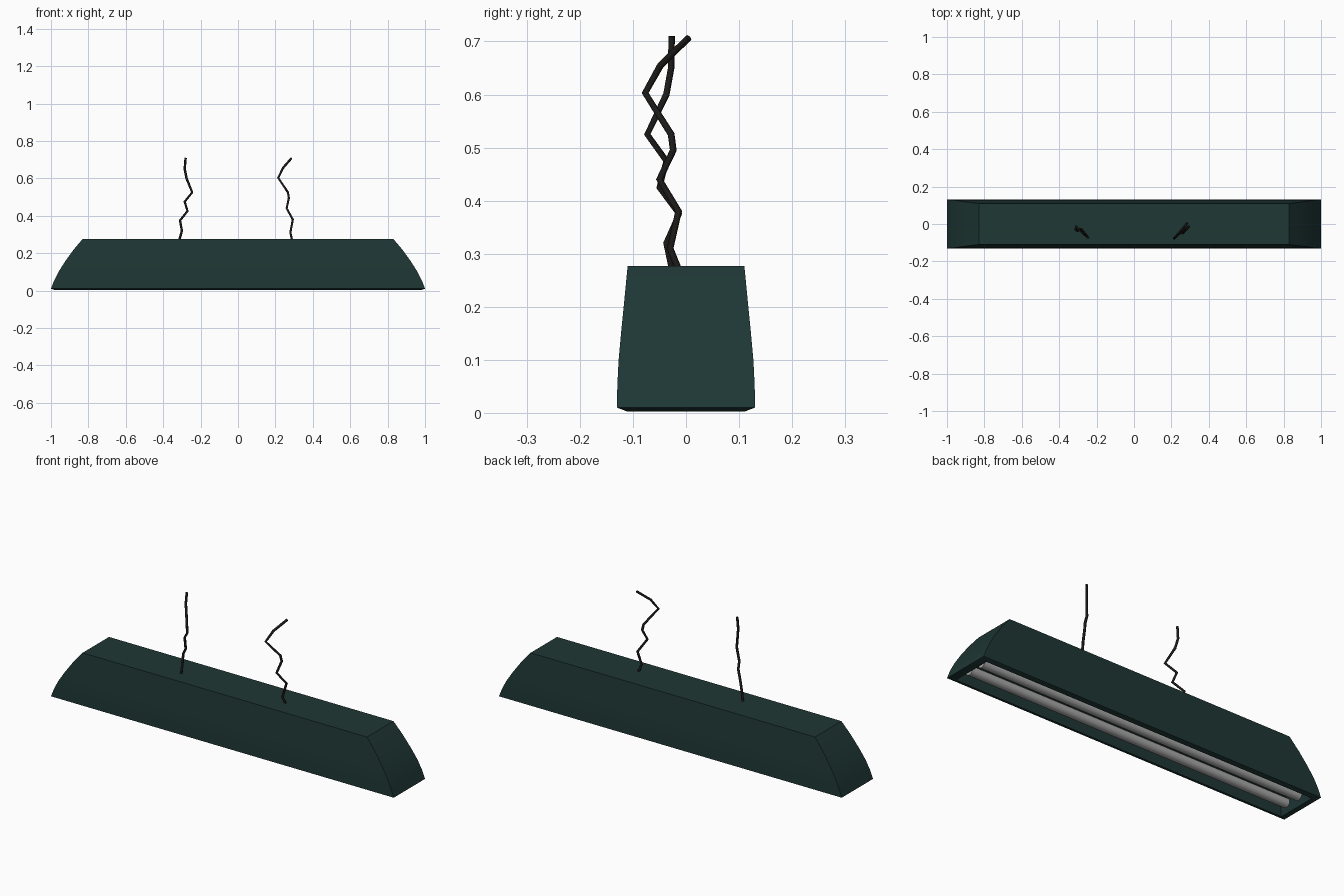
import bpy, bmesh

if "Cube" in bpy.data.objects:
    bpy.data.objects.remove(bpy.data.objects["Cube"])


def material(name, rgb):
    m = bpy.data.materials.new(name)
    m.diffuse_color = (*rgb, 1)
    m.use_nodes = True
    m.node_tree.nodes["Principled BSDF"].inputs["Base Color"].default_value = m.diffuse_color
    return m


green = material("dark_green", (0.013, 0.038, 0.035))
black = material("cord_black", (0.012, 0.011, 0.01))
glass = material("tube_grey", (0.4, 0.4, 0.4))

# Housing: stacked rectangles (half length, half width, z), from recess ceiling
# down round the rim and up the curved outside to the flat top
rings = [(0.95, 0.1, 0.075), (0.965, 0.108, 0.003), (0.98, 0.112, 0.003),
         (1.0, 0.13, 0.01), (0.985, 0.1295, 0.05), (0.96, 0.127, 0.1),
         (0.925, 0.122, 0.155), (0.882, 0.116, 0.215), (0.83, 0.11, 0.277)]
bm = bmesh.new()
loops = []
for hx, hy, z in rings:
    loops.append([bm.verts.new((sx * hx, sy * hy, z))
                  for sx, sy in ((-1, -1), (1, -1), (1, 1), (-1, 1))])
for a, b in zip(loops, loops[1:]):
    for i in range(4):
        j = (i + 1) % 4
        bm.faces.new((a[i], a[j], b[j], b[i]))
bm.faces.new(loops[0])
bm.faces.new(loops[-1])
bmesh.ops.recalc_face_normals(bm, faces=bm.faces)
mesh = bpy.data.meshes.new("lamp_housing")
bm.to_mesh(mesh)
bm.free()
housing = bpy.data.objects.new("lamp_housing", mesh)
bpy.context.collection.objects.link(housing)
mesh.materials.append(green)
bpy.context.view_layer.objects.active = housing
housing.select_set(True)
bpy.ops.object.shade_smooth_by_angle(angle=0.5)

# Fluorescent tubes
for name, y in (("front_tube", -0.043), ("back_tube", 0.043)):
    bpy.ops.mesh.primitive_cylinder_add(vertices=12, radius=0.024, depth=1.88,
                                        location=(0, y, 0.035),
                                        rotation=(0, 1.570796, 0))
    tube = bpy.context.object
    tube.name = name
    tube.data.materials.append(glass)
    bpy.ops.object.shade_smooth_by_angle(angle=0.8)


# Kinked hanging cords
def cord(name, pts):
    cu = bpy.data.curves.new(name, 'CURVE')
    cu.dimensions = '3D'
    cu.bevel_depth = 0.0065
    cu.bevel_resolution = 1
    cu.use_fill_caps = True
    sp = cu.splines.new('POLY')
    sp.points.add(len(pts) - 1)
    for p, co in zip(sp.points, pts):
        p.co = (*co, 1)
    cu.materials.append(black)
    bpy.context.collection.objects.link(bpy.data.objects.new(name, cu))


cord("left_cord", [(-.315, -.025, .265), (-.3, -.037, .32), (-.31, -.013, .375),
                   (-.27, -.05, .425), (-.285, -.037, .475), (-.245, -.073, .525),
                   (-.275, -.037, .6), (-.285, -.028, .65), (-.28, -.027, .71)])
cord("right_cord", [(.29, -.012, .265), (.28, -.03, .31), (.293, -.014, .38),
                    (.26, -.05, .44), (.272, -.024, .495), (.267, -.028, .525),
                    (.215, -.077, .603), (.24, -.048, .655), (.285, .005, .707)])
